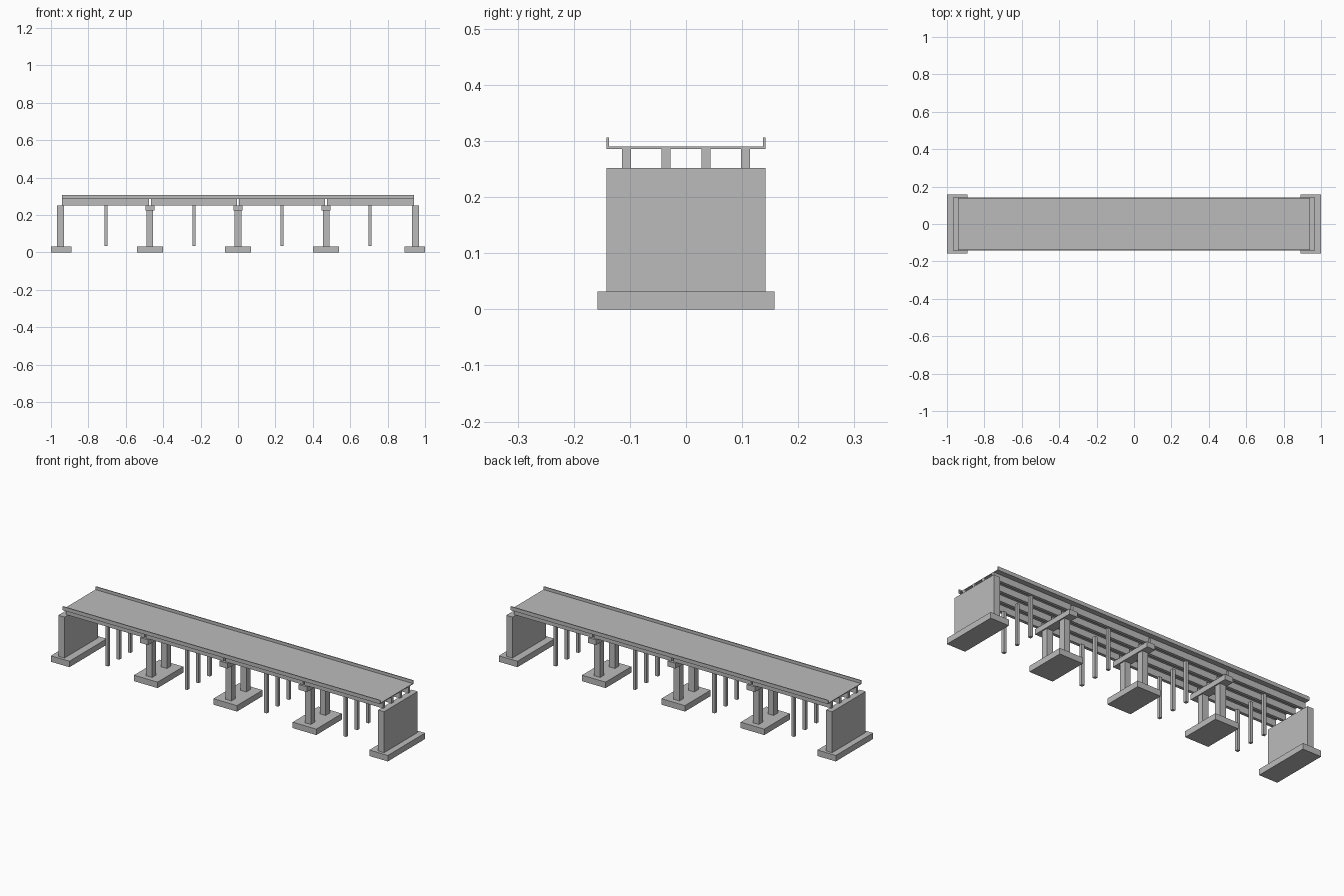
import bpy

cube = bpy.data.objects.get("Cube")
if cube:
    bpy.data.objects.remove(cube, do_unlink=True)

concrete = bpy.data.materials.new("concrete_grey")
concrete.use_nodes = True
grey = (0.5, 0.5, 0.5, 1.0)
concrete.diffuse_color = grey
concrete.node_tree.nodes["Principled BSDF"].inputs["Base Color"].default_value = grey


def box(name, x, y, z):
    """Box filling the given (low, high) ranges."""
    ranges = (x, y, z)
    bpy.ops.mesh.primitive_cube_add(size=1, location=[(a + b) / 2 for a, b in ranges])
    ob = bpy.context.object
    ob.name = name
    ob.scale = [b - a for a, b in ranges]
    bpy.ops.object.transform_apply(location=False, rotation=False, scale=True)
    ob.data.materials.append(concrete)
    return ob


def around(centre, width):
    return (centre - width / 2, centre + width / 2)


SPAN = 0.471
HALF_LENGTH = 2 * SPAN
HALF_WIDTH = 0.142
FOOT_TOP = 0.032
BEAM_BASE, BEAM_TOP = 0.252, 0.286
CAP_BASE = 0.224
DECK_TOP = 0.29

# Deck slab and edge barriers
length = (-HALF_LENGTH, HALF_LENGTH)
box("deck", length, (-HALF_WIDTH, HALF_WIDTH), (BEAM_TOP, DECK_TOP))
for side, label in ((-1, "front"), (1, "back")):
    box(label + "_barrier", length, around(side * (HALF_WIDTH - 0.0025), 0.005),
        (DECK_TOP, 0.306))

# End abutments: wall on a wide footing
for side, label in ((-1, "right"), (1, "left")):
    box(label + "_abutment_wall", around(side * 0.949, 0.036),
        (-HALF_WIDTH, HALF_WIDTH), (FOOT_TOP, BEAM_BASE))
    box(label + "_abutment_footing", around(side * 0.945, 0.11),
        (-0.158, 0.158), (0, FOOT_TOP))

# Piers: footing, two columns and a cap beam
for x in (-SPAN, 0, SPAN):
    box("pier_footing", around(x, 0.14), (-0.109, 0.109), (0, FOOT_TOP))
    box("pier_cap", around(x, 0.048), (-0.124, 0.124), (CAP_BASE, BEAM_BASE))
    for y in (-0.063, 0.063):
        box("pier_column", around(x, 0.035), around(y, 0.035), (FOOT_TOP, CAP_BASE))

# Each span: four girders with a gap over the piers, and three thin props
for i in range(4):
    start = (i - 2) * SPAN
    end = start + SPAN
    gap_start = 0 if i == 0 else 0.005
    gap_end = 0 if i == 3 else 0.005
    for j in range(4):
        box("girder", (start + gap_start, end - gap_end),
            around((j - 1.5) * 0.0707, 0.016), (BEAM_BASE, BEAM_TOP))
    for j in (-1, 0, 1):
        box("prop", around(start + SPAN / 2, 0.016), around(j * 0.095, 0.016),
            (0.034, BEAM_BASE))
